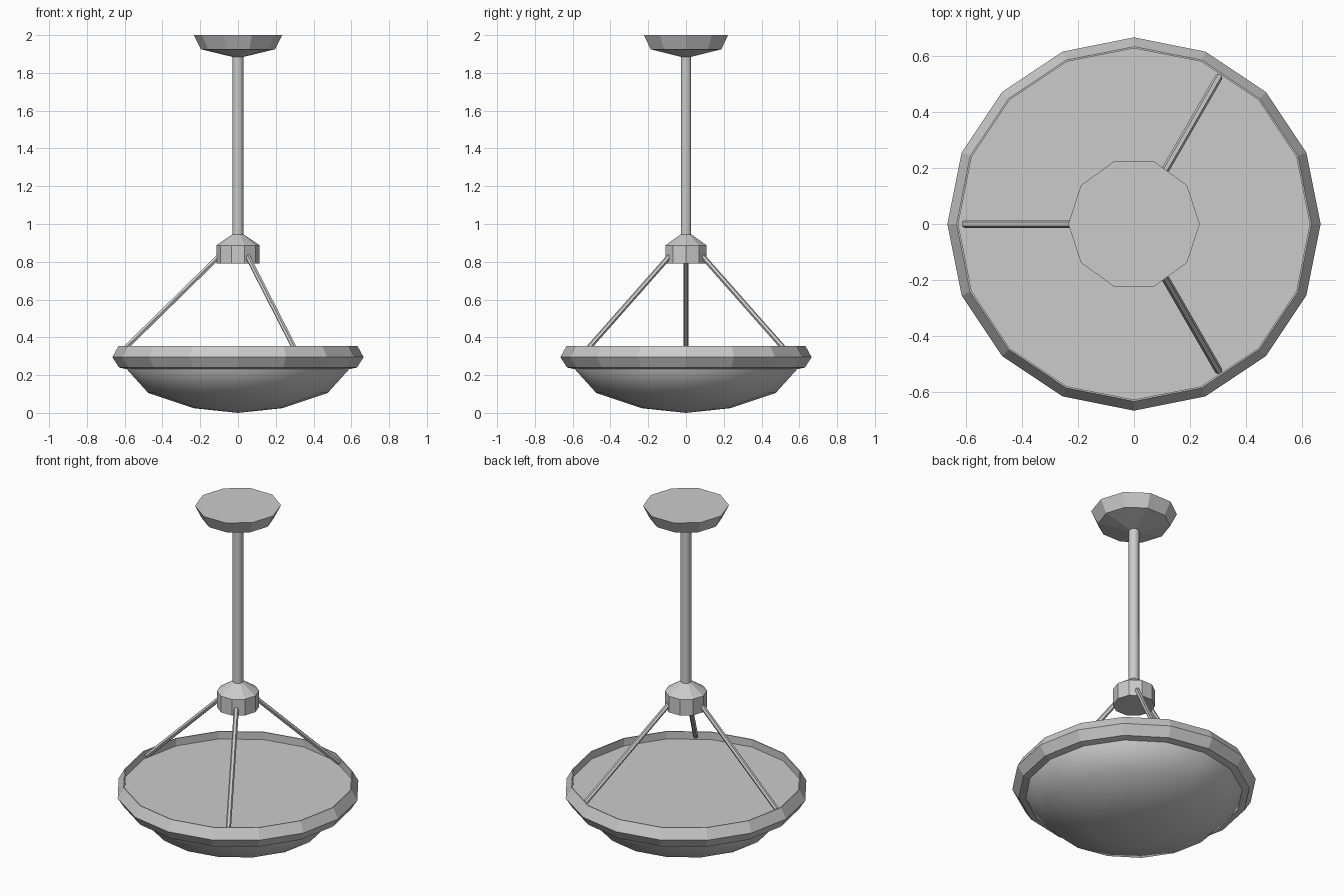
import bpy, bmesh
from math import cos, sin, tau, radians
from mathutils import Vector

if "Cube" in bpy.data.objects:
    bpy.data.objects.remove(bpy.data.objects["Cube"])


def lathe(name, profile, sides, closed=False, smooth=False):
    """Revolve (radius, z) points round z; radius 0 gives a pole, open ends get caps."""
    bm = bmesh.new()
    rings = []
    for r, z in profile:
        n = sides if r > 0 else 1
        rings.append([bm.verts.new((r * cos(tau * i / sides), r * sin(tau * i / sides), z))
                      for i in range(n)])
    pairs = list(zip(rings, rings[1:]))
    if closed:
        pairs.append((rings[-1], rings[0]))
    for a, b in pairs:
        for i in range(sides):
            j = (i + 1) % sides
            quad = [a[i % len(a)], a[j % len(a)], b[j % len(b)], b[i % len(b)]]
            bm.faces.new(list(dict.fromkeys(quad)))
    if not closed:
        for ring in (rings[0], rings[-1]):
            if len(ring) > 2:
                bm.faces.new(ring)
    bmesh.ops.recalc_face_normals(bm, faces=bm.faces)
    mesh = bpy.data.meshes.new(name)
    bm.to_mesh(mesh)
    bm.free()
    ob = bpy.data.objects.new(name, mesh)
    bpy.context.collection.objects.link(ob)
    if smooth:
        bpy.ops.object.select_all(action='DESELECT')
        ob.select_set(True)
        bpy.context.view_layer.objects.active = ob
        bpy.ops.object.shade_smooth_by_angle(angle=radians(50))
    return ob


# Ceiling mount, drop rod and hub
lathe("ceiling_canopy", [(0.03, 1.885), (0.197, 1.925), (0.234, 2.0)], 10)
lathe("drop_rod", [(0.029, 0.93), (0.029, 1.9)], 10, smooth=True)
lathe("hub", [(0.115, 0.79), (0.115, 0.887), (0.03, 0.945)], 10)

# Shallow bowl shade with a flat top inside the rim
lathe("bowl_shade", [(0, 0.0), (0.235, 0.025), (0.475, 0.105), (0.592, 0.235), (0.592, 0.31)],
      16, smooth=True)

# Faceted rim band around the bowl
lathe("rim_band", [(0.592, 0.232), (0.63, 0.24), (0.665, 0.295), (0.632, 0.355),
                   (0.626, 0.355), (0.626, 0.31), (0.592, 0.31)], 16, closed=True)

# Three slanted struts from hub to rim
for k in range(3):
    a = radians(60 + 120 * k)
    out = Vector((cos(a), sin(a), 0))
    top = out * 0.095 + Vector((0, 0, 0.835))
    end = out * 0.605 + Vector((0, 0, 0.335))
    d = end - top
    strut = lathe(f"strut_{k + 1}", [(0.014, 0), (0.014, d.length)], 6)
    strut.location = top
    strut.rotation_euler = d.to_track_quat('Z', 'Y').to_euler()
